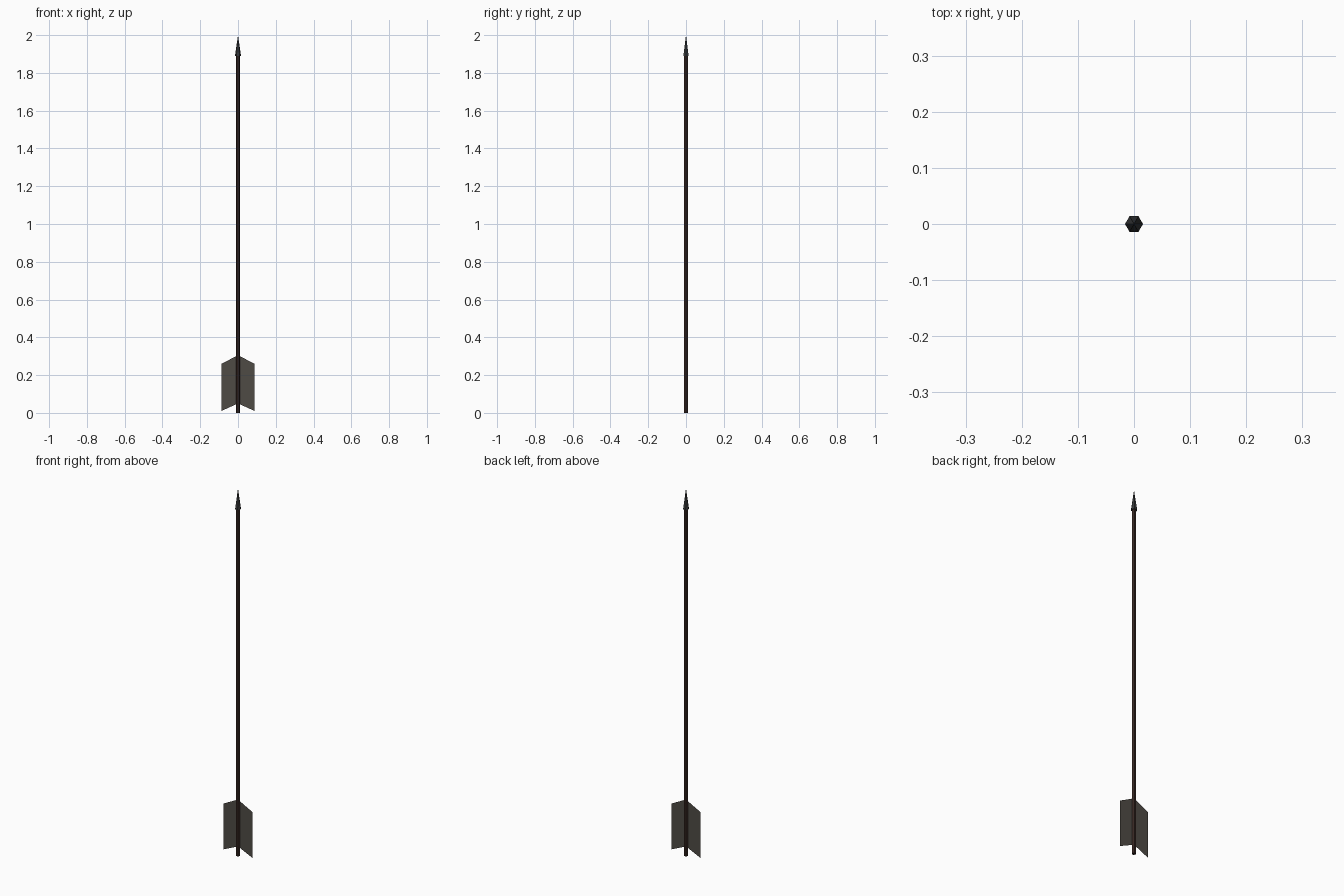
import bpy

cube = bpy.data.objects.get("Cube")
if cube:
    bpy.data.objects.remove(cube, do_unlink=True)


def material(name, rgb):
    m = bpy.data.materials.new(name)
    m.use_nodes = True
    m.diffuse_color = (*rgb, 1)
    bsdf = m.node_tree.nodes["Principled BSDF"]
    bsdf.inputs["Base Color"].default_value = (*rgb, 1)
    bsdf.inputs["Roughness"].default_value = 0.8
    return m


wood = material("dark wood", (0.038, 0.02, 0.016))
iron = material("dark iron", (0.036, 0.038, 0.04))
feather = material("grey feather", (0.078, 0.07, 0.06))


def hex_part(name, r_bottom, r_top, z_low, z_high, mat):
    """Six-sided prism or cone with corners on the x axis."""
    bpy.ops.mesh.primitive_cone_add(
        vertices=6, radius1=r_bottom, radius2=r_top, depth=z_high - z_low,
        location=(0, 0, (z_low + z_high) / 2), rotation=(0, 0, 0.5235988))
    ob = bpy.context.object
    ob.name = name
    ob.data.materials.append(mat)
    return ob


# Shaft and pointed head
hex_part("shaft", 0.011, 0.011, 0, 1.9, wood)
hex_part("arrowhead", 0.016, 0, 1.89, 2.0, iron)

# Flat swept-back vane, mirrored to the other side
mesh = bpy.data.meshes.new("fletching")
mesh.from_pydata([(0, 0, 0.05), (0.088, 0, 0.01), (0.088, 0, 0.26), (0, 0, 0.305)],
                 [], [(0, 1, 2, 3)])
mesh.materials.append(feather)
fletching = bpy.data.objects.new("fletching", mesh)
bpy.context.collection.objects.link(fletching)
fletching.modifiers.new("mirror", 'MIRROR').use_axis[0] = True
